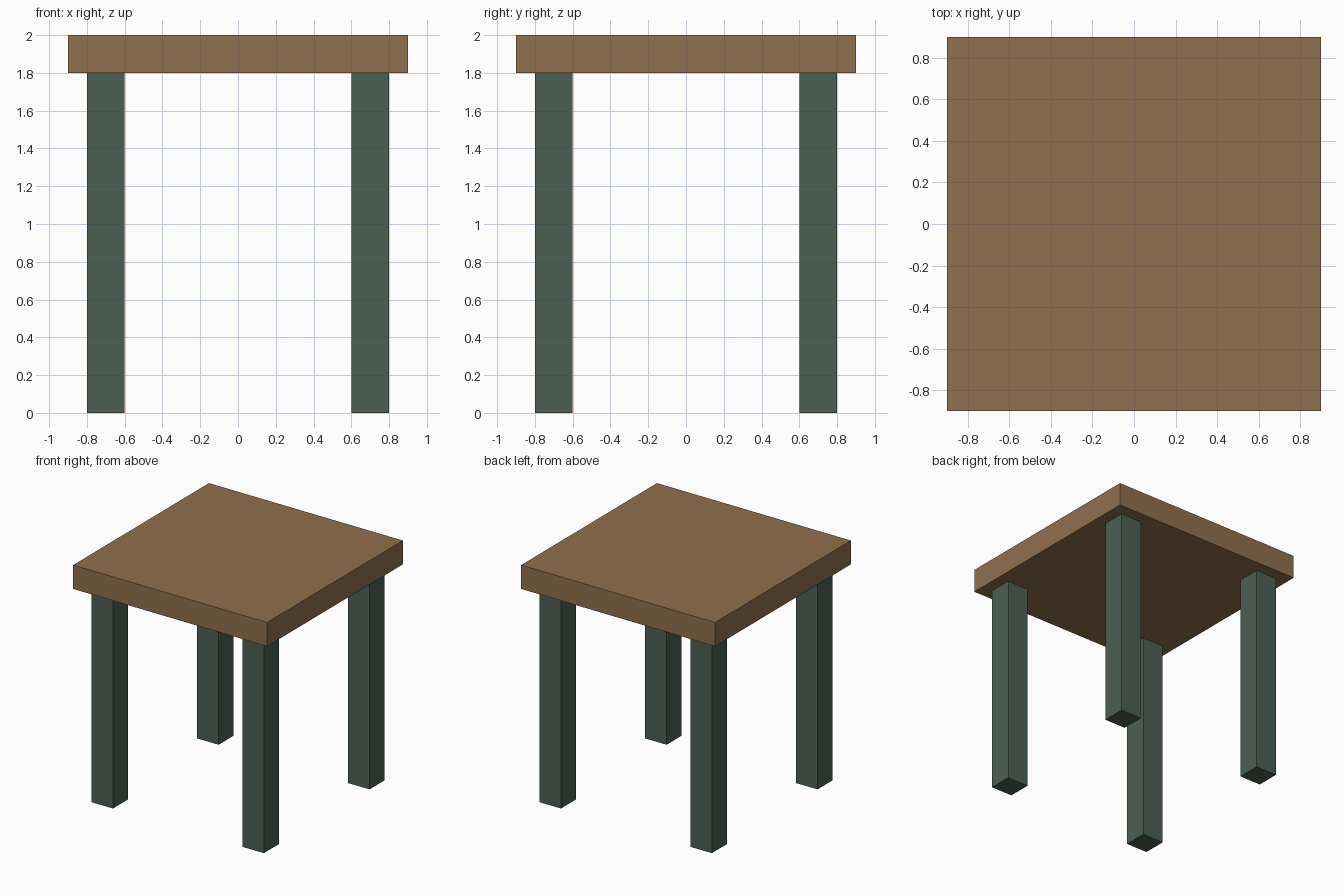
import bpy

if "Cube" in bpy.data.objects:
    bpy.data.objects.remove(bpy.data.objects["Cube"])


def material(name, rgb):
    m = bpy.data.materials.new(name)
    m.diffuse_color = (*rgb, 1.0)
    m.use_nodes = True
    m.node_tree.nodes["Principled BSDF"].inputs["Base Color"].default_value = m.diffuse_color
    return m


def box(name, center, size, mat):
    bpy.ops.mesh.primitive_cube_add(size=1, location=center)
    ob = bpy.context.object
    ob.name = name
    ob.scale = size
    bpy.ops.object.transform_apply(location=False, rotation=False, scale=True)
    ob.data.materials.append(mat)
    return ob


wood = material("brown_wood", (0.28, 0.16, 0.075))
green = material("green_paint", (0.073, 0.117, 0.09))

# Square slab top
box("table_top", (0, 0, 1.9), (1.8, 1.8, 0.2), wood)

# Four square legs, set in from the edge of the top
for side, sx in (("left", -1), ("right", 1)):
    for end, sy in (("front", -1), ("back", 1)):
        box(f"{end}_{side}_leg", (0.7 * sx, 0.7 * sy, 0.9), (0.2, 0.2, 1.8), green)
